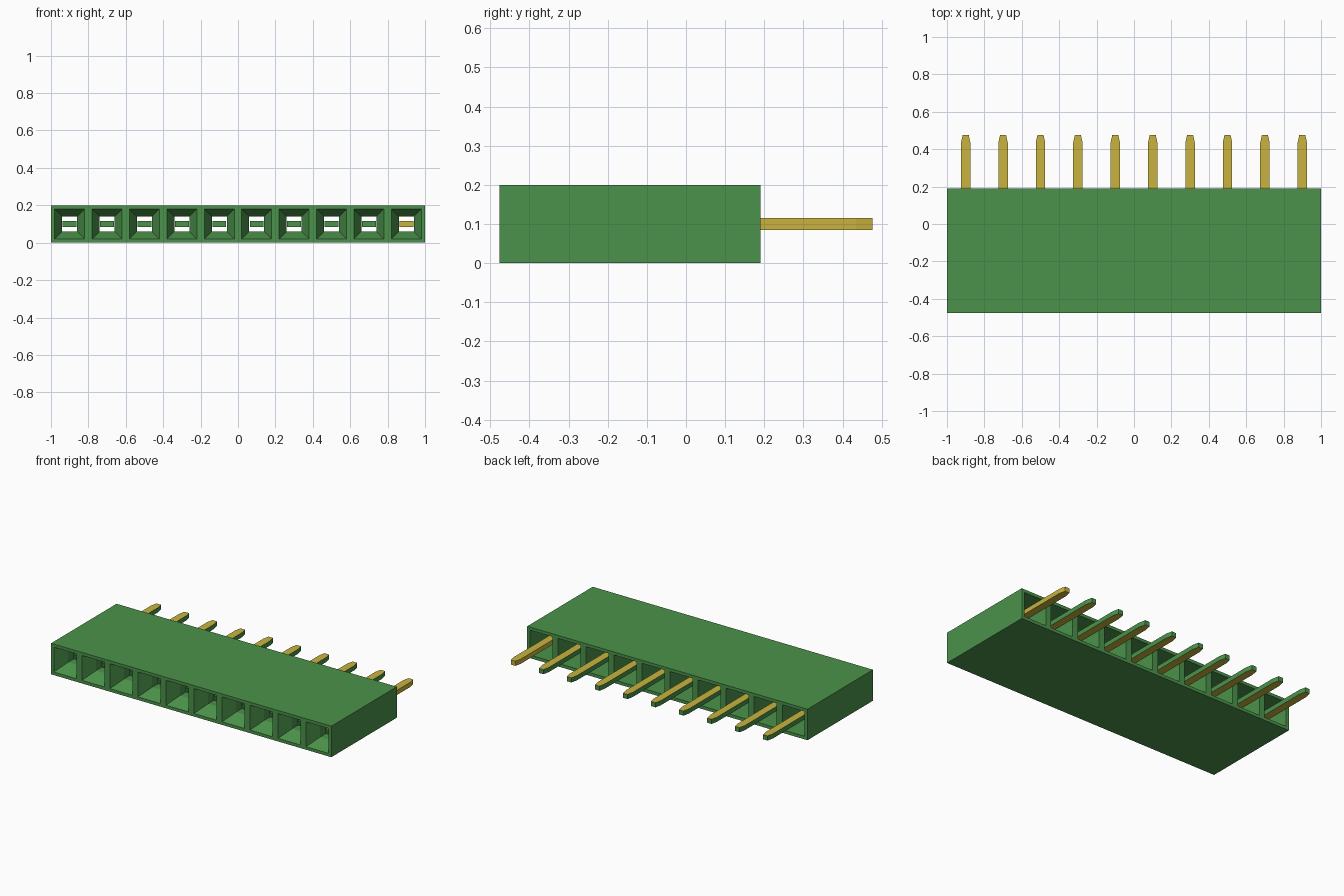
import bpy, bmesh

cube = bpy.data.objects.get("Cube")
if cube:
    bpy.data.objects.remove(cube, do_unlink=True)


def material(name, colour):
    m = bpy.data.materials.new(name)
    m.use_nodes = True
    m.diffuse_color = (*colour, 1)
    m.node_tree.nodes["Principled BSDF"].inputs["Base Color"].default_value = (*colour, 1)
    return m


green = material("green plastic", (0.07, 0.29, 0.07))
gold = material("gold metal", (0.58, 0.45, 0.05))

COUNT, PITCH, MID = 10, 0.2, 0.1
FRONT, BACK = -0.477, 0.19


def finish(bm, name, mats):
    bmesh.ops.remove_doubles(bm, verts=bm.verts, dist=0.0005)
    bmesh.ops.recalc_face_normals(bm, faces=bm.faces)
    mesh = bpy.data.meshes.new(name)
    bm.to_mesh(mesh)
    bm.free()
    for m in mats:
        mesh.materials.append(m)
    obj = bpy.data.objects.new(name, mesh)
    bpy.context.collection.objects.link(obj)
    return obj


centres = [(i - (COUNT - 1) / 2) * PITCH for i in range(COUNT)]

# Housing: each cell runs outer wall, front rim, funnel, neck, rear cavity, back rim
sections = [(BACK, 0.1), (FRONT, 0.1), (FRONT, 0.08), (-0.39, 0.04),
            (-0.33, 0.04), (-0.33, 0.08), (BACK, 0.08)]
bm = bmesh.new()
for i, cx in enumerate(centres):
    rings = [[bm.verts.new((cx + sx * h, y, MID + sz * h))
              for sx, sz in ((-1, -1), (1, -1), (1, 1), (-1, 1))]
             for y, h in sections]
    for k in range(len(rings)):
        a, b = rings[k], rings[(k + 1) % len(rings)]
        for s in range(4):
            # Neighbouring cells share their side wall, so only the ends get one
            if k == 0 and ((s == 1 and i < COUNT - 1) or (s == 3 and i > 0)):
                continue
            t = (s + 1) % 4
            bm.faces.new((a[s], a[t], b[t], b[s]))
finish(bm, "housing", [green])

# Pins: wide contact inside the housing, narrow tail with a tapered tip
half = [(0.037, -0.33), (0.037, 0.0), (0.025, 0.03), (0.025, 0.435), (0.016, 0.477)]
outline = half + [(-x, y) for x, y in reversed(half)]
for i, cx in enumerate(centres):
    bm = bmesh.new()
    base = bm.faces.new([bm.verts.new((cx + x, y, MID - 0.015)) for x, y in outline])
    top = bmesh.ops.extrude_face_region(bm, geom=[base])
    for v in top["geom"]:
        if isinstance(v, bmesh.types.BMVert):
            v.co.z += 0.03
    pin = finish(bm, f"pin_{i + 1}", [gold, green])
    # Plated top and bottom; only the leftmost pin is plated all round
    if i < COUNT - 1:
        for p in pin.data.polygons:
            p.material_index = 0 if abs(p.normal.z) > 0.5 else 1
